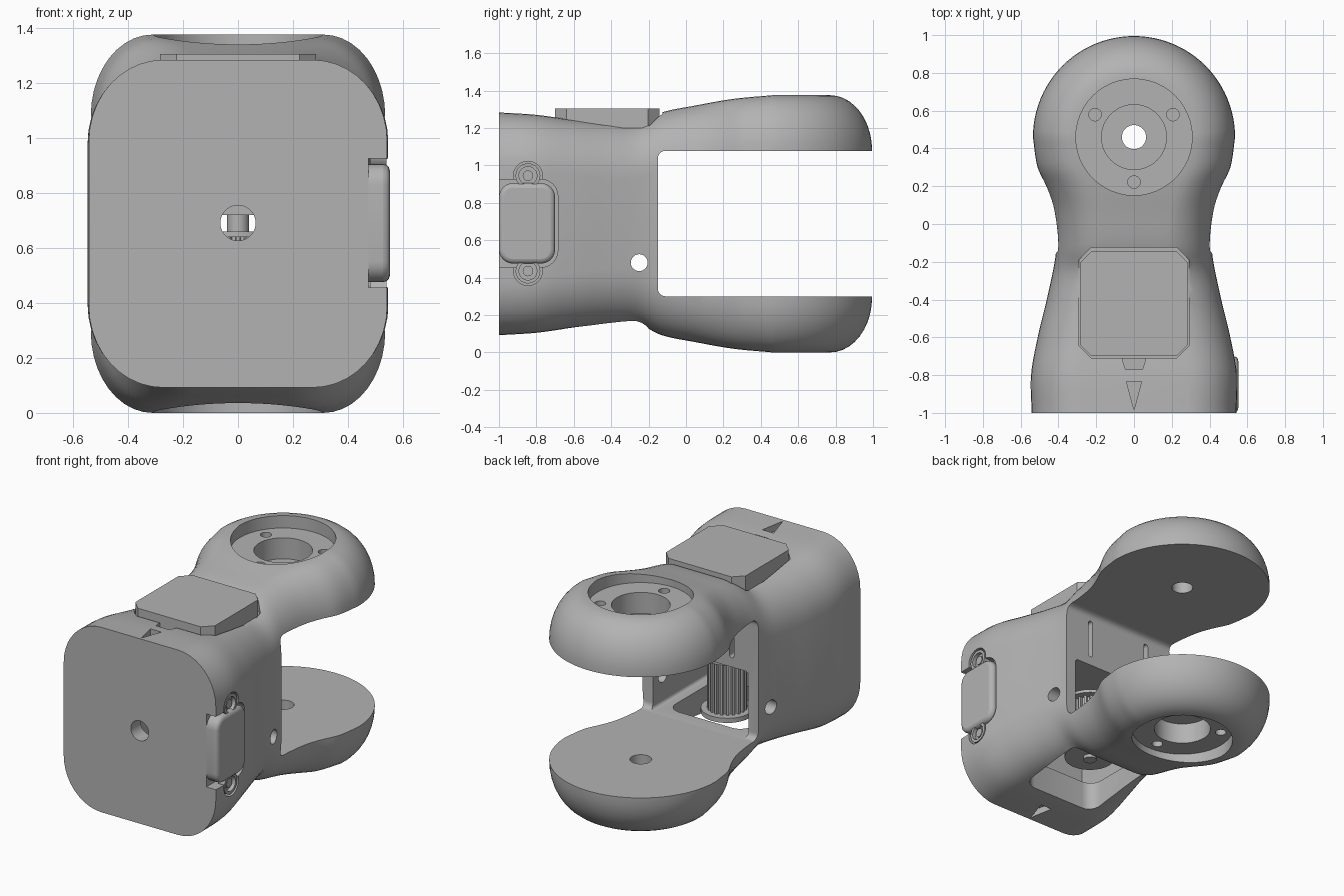
import bpy, bmesh, math
from mathutils import Matrix, Vector

old = bpy.data.objects.get("Cube")
if old:
    bpy.data.objects.remove(old, do_unlink=True)

gray = bpy.data.materials.new("light_gray")
gray.use_nodes = True
gray.diffuse_color = (0.45, 0.45, 0.45, 1)
gray.node_tree.nodes["Principled BSDF"].inputs["Base Color"].default_value = (0.45, 0.45, 0.45, 1)

H = 1.375          # overall height
MID = H / 2
AXIS = 0.46        # y of the joint axis
PI = math.pi


def finish(bm, name):
    bmesh.ops.recalc_face_normals(bm, faces=bm.faces)
    me = bpy.data.meshes.new(name)
    bm.to_mesh(me)
    bm.free()
    me.materials.append(gray)
    ob = bpy.data.objects.new(name, me)
    bpy.context.collection.objects.link(ob)
    return ob


def activate(ob):
    bpy.ops.object.select_all(action='DESELECT')
    ob.select_set(True)
    bpy.context.view_layer.objects.active = ob


def smooth(ob, angle=35):
    activate(ob)
    bpy.ops.object.shade_smooth_by_angle(angle=math.radians(angle))


def prism(name, outline, lo, hi, axis='Z'):
    """Extrude a 2D outline: (x, y) along Z, or (y, z) along X, or (x, z) along Y."""
    place = {'Z': lambda a, b, c: (a, b, c), 'X': lambda a, b, c: (c, a, b),
             'Y': lambda a, b, c: (a, c, b)}[axis]
    bm = bmesh.new()
    ends = [[bm.verts.new(place(a, b, c)) for a, b in outline] for c in (lo, hi)]
    n = len(outline)
    for ring in ends:
        bm.faces.new(ring)
    for i in range(n):
        j = (i + 1) % n
        bm.faces.new((ends[0][i], ends[0][j], ends[1][j], ends[1][i]))
    return finish(bm, name)


def circle(cx, cy, r, n=40):
    return [(cx + r * math.cos(2 * PI * i / n), cy + r * math.sin(2 * PI * i / n)) for i in range(n)]


def rounded(x0, x1, y0, y1, r, n=6):
    """Rounded rectangle; n=1 gives chamfers."""
    pts = []
    for k, (cx, cy) in enumerate(((x1 - r, y1 - r), (x0 + r, y1 - r), (x0 + r, y0 + r), (x1 - r, y0 + r))):
        for i in range(n + 1):
            a = PI / 2 * (k + i / n)
            pts.append((cx + r * math.cos(a), cy + r * math.sin(a)))
    return pts


def curve(keys, y):
    """Smooth interpolation through (y, value) keys."""
    def slope(i):
        a, b = keys[max(i - 1, 0)], keys[min(i + 1, len(keys) - 1)]
        return (b[1] - a[1]) / (b[0] - a[0])
    i = max(k for k in range(len(keys) - 1) if keys[k][0] <= y + 1e-6)
    (y0, v0), (y1, v1) = keys[i], keys[i + 1]
    d = y1 - y0
    t = (y - y0) / d
    return ((2 * t**3 - 3 * t**2 + 1) * v0 + (t**3 - 2 * t**2 + t) * d * slope(i)
            + (3 * t**2 - 2 * t**3) * v1 + (t**3 - t**2) * d * slope(i + 1))


def cut(ob, cutter):
    mod = ob.modifiers.new("cut", 'BOOLEAN')
    mod.operation, mod.solver, mod.object = 'DIFFERENCE', 'EXACT', cutter
    activate(ob)
    bpy.ops.object.modifier_apply(modifier=mod.name)
    bpy.data.objects.remove(cutter, do_unlink=True)


# Outer shell: waisted rounded-box loft that turns into a revolved round end
WIDTH = [(-1, .542), (-.8, .545), (-.6, .51), (-.4, .462), (-.2, .42), (-.1, .41),
         (0, .415), (.1, .43), (.2, .465), (.3, .511), (AXIS, .535)]
BOTTOM = [(-1, .092), (-.8, .105), (-.6, .132), (-.4, .149), (-.25, .147), (-.13, .092),
          (.05, .055), (.25, .02), (AXIS, 0)]


def column(y):
    """Half section, top to bottom, as (half width, z)."""
    w, b = curve(WIDTH, y), curve(BOTTOM, y)
    a = .27 - .045 * (y + 1) / (1 + AXIS)
    top = [(w - a + a * math.sin(PI / 2 * i / 10), H - b - .295 * (1 - math.cos(PI / 2 * i / 10)))
           for i in range(11)]
    return top + [(x, H - z) for x, z in reversed(top)]


bm = bmesh.new()
STEPS, TURN = 44, 48
ys = [-1 + (1 + AXIS) * i / STEPS for i in range(STEPS + 1)]
rails = [[(x, y, z) for x, z in column(y)] for y in ys]
end = column(AXIS)
for i in range(1, TURN):
    a = PI * i / TURN
    rails.append([(r * math.cos(a), AXIS + r * math.sin(a), z) for r, z in end])
rails += [[(-x, y, z) for x, z in column(y)] for y in reversed(ys)]
grid = [[bm.verts.new(p) for p in col] for col in rails]
for a, b in zip(grid, grid[1:]):
    for k in range(len(a) - 1):
        bm.faces.new((a[k], a[k + 1], b[k + 1], b[k]))
for k in (0, -1):
    for i in range(STEPS):
        bm.faces.new((grid[i][k], grid[i + 1][k], grid[-2 - i][k], grid[-1 - i][k]))
    bm.faces.new([grid[i][k] for i in range(STEPS, STEPS + TURN + 1)])
bm.faces.new(grid[0] + grid[-1][::-1])
body = finish(bm, "forked_arm_body")

# Fork gap and the hollow motor bay with its floor window
cut(body, prism("gap", rounded(-.15, 1.3, .30, 1.078, .04), -1, 1, 'X'))
cut(body, prism("bay", rounded(-.34, .34, .301, .72, .02), -.9, -.1, 'Y'))
cut(body, prism("floor_window", rounded(-.27, .27, -.72, -.2, .08), -.1, .4))
for s in (-1, 1):
    cut(body, prism("slot", rounded(s * .22 - .016, s * .22 + .016, .78, 1.03, .015), -.3, -.1, 'Y'))

# Stepped joint recesses, screw holes and axle holes on both fork arms
for flip in (False, True):
    def bore(x, y, r, depth):
        lo, hi = (-.1, H - depth) if flip else (depth, H + .1)
        if flip:
            hi = H - depth
        cut(body, prism("bore", circle(x, y, r, 48), lo, hi))
    bore(0, AXIS, .308, 1.295)
    bore(0, AXIS, .172, 1.16)
    bore(0, AXIS, .064, 1.0)
    for k in range(3):
        a = -PI / 2 + 2 * PI * k / 3
        bore(.238 * math.cos(a), AXIS + .238 * math.sin(a), .033, 1.2)

# Front cable hole and side pin holes
cut(body, prism("cable_hole", circle(0, .69, .064), -1.1, -.8, 'Y'))
cut(body, prism("pin_hole", circle(-.25, .48, .045), -.6, .6, 'X'))

# Seat for the top plate, its tab notch and the direction arrows
cut(body, prism("seat", rounded(-.292, .292, -.71, -.125, .065, 1), 1.2, 1.5))
cut(body, prism("tab", [(-.06, -.70), (.06, -.70), (.06, -.725), (.045, -.77), (-.045, -.77), (-.06, -.725)], 1.225, 1.5))
arrow = [(-.04, -.835), (.04, -.835), (0, -.985)]
cut(body, prism("arrow_top", arrow, 1.235, 1.5))
cut(body, prism("arrow_bottom", arrow, -.1, H - 1.235))

# Recess for the side cover and its screws
SCREWS = (.435, .945)
cut(body, prism("cover_recess", rounded(-1.2, -.685, .455, .925, .09), .475, .7, 'X'))
for z in SCREWS:
    cut(body, prism("screw_recess", circle(-.845, z, .077), .50, .7, 'X'))
smooth(body, 30)

# Top plate with chamfered corners
plate = prism("top_plate", rounded(-.284, .284, -.70, -.142, .06, 1), 1.19, 1.305)

# Side cover: softly bevelled panel with two screw bosses
cover = prism("left_side_cover", rounded(-1, -.70, .475, .905, .075), .44, .552, 'X')
bev = cover.modifiers.new("soft_edge", 'BEVEL')
bev.width, bev.segments, bev.limit_method = .025, 3, 'ANGLE'
smooth(cover)
for i, z in enumerate(SCREWS):
    boss = prism("cover_boss_%d" % (i + 1), circle(-.845, z, .066), .48, .54, 'X')
    cut(boss, prism("counterbore", circle(-.845, z, .048), .515, .7, 'X'))
    smooth(boss)
    screw = prism("cover_screw_%d" % (i + 1), circle(-.845, z, .028, 24), .48, .53, 'X')
    smooth(screw)

# Toothed belt pulley with flanges on a vertical shaft
PY = -.42
teeth = []
for i in range(20):
    for off, r in ((-.3, .098), (-.2, .118), (.2, .118), (.3, .098)):
        a = 2 * PI * (i + off) / 20
        teeth.append((r * math.cos(a), PY + r * math.sin(a)))
prism("pulley_teeth", teeth, .28, .645)
for name, r, lo, hi in (("pulley_lower_flange", .155, .27, .30),
                        ("pulley_upper_flange", .155, .64, .66),
                        ("pulley_shaft", .04, .25, .74)):
    smooth(prism(name, circle(0, PY, r), lo, hi))
